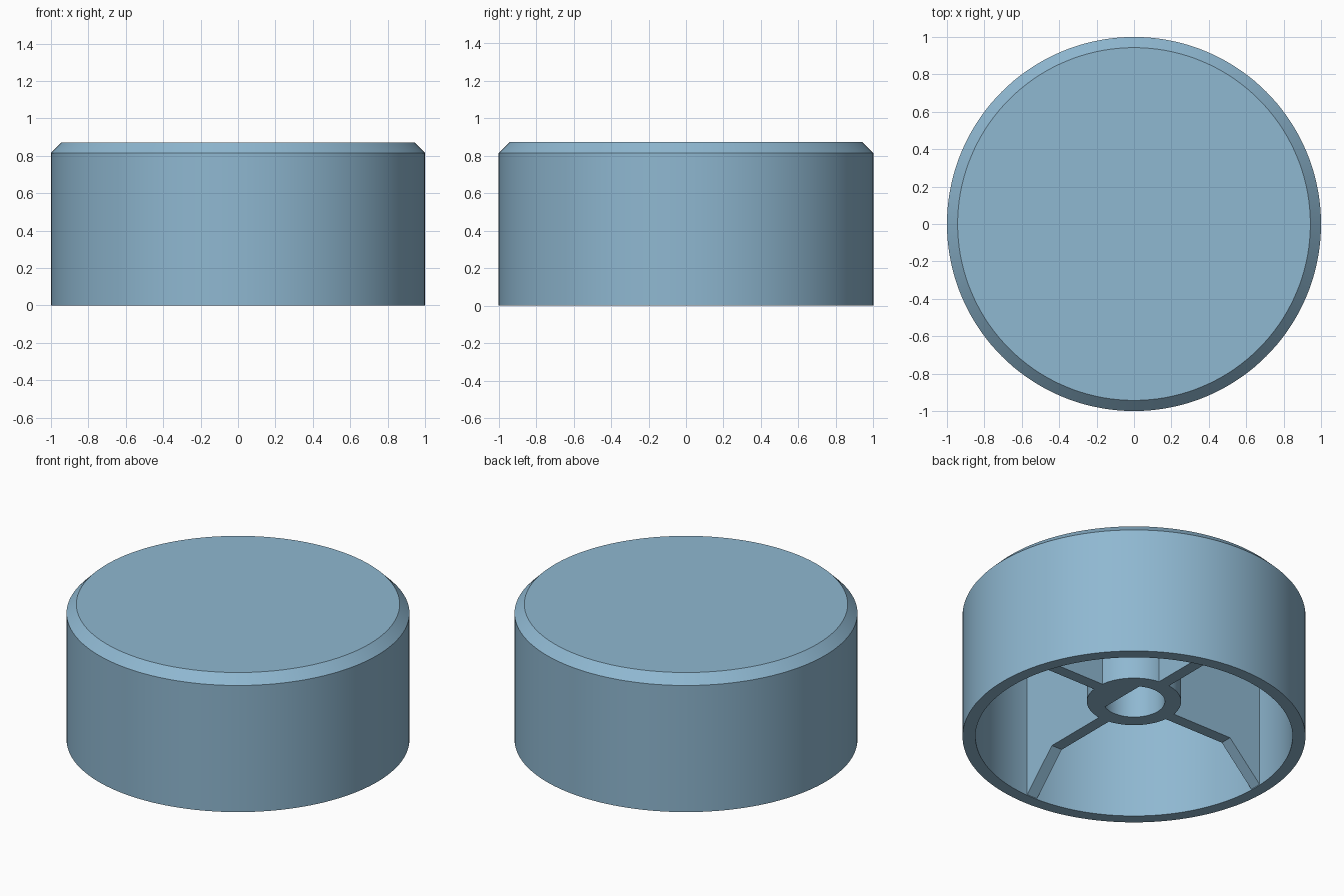
import bpy, bmesh, math

if "Cube" in bpy.data.objects:
    bpy.data.objects.remove(bpy.data.objects["Cube"])

HEIGHT, CHAMFER = 0.872, 0.057
WALL_IN, CEILING = 0.925, 0.80      # cavity radius and depth
HUB_R, HUB_Z = 0.275, 0.236         # hub radius and height of its lower face
BORE_R, FLAT = 0.18, 0.09           # shaft hole with one flat on the +x side
RIB_W = 0.075

blue = bpy.data.materials.new("soft blue")
blue.diffuse_color = (0.275, 0.479, 0.638, 1)
blue.use_nodes = True
blue.node_tree.nodes["Principled BSDF"].inputs["Base Color"].default_value = blue.diffuse_color


def finish(name, bm):
    bmesh.ops.recalc_face_normals(bm, faces=bm.faces[:])
    mesh = bpy.data.meshes.new(name)
    bm.to_mesh(mesh)
    bm.free()
    mesh.materials.append(blue)
    obj = bpy.data.objects.new(name, mesh)
    bpy.context.collection.objects.link(obj)
    bpy.ops.object.select_all(action='DESELECT')
    obj.select_set(True)
    bpy.context.view_layer.objects.active = obj
    bpy.ops.object.shade_smooth_by_angle(angle=math.radians(25))
    return obj


def loft(name, rings, segments, cap=False, closed=False):
    """Skin a stack of (radius, z) rings; a radius may be a function of angle."""
    bm = bmesh.new()
    loops = []
    for radius, z in rings:
        loop = []
        for i in range(segments):
            a = math.tau * i / segments
            r = radius(a) if callable(radius) else radius
            loop.append(bm.verts.new((r * math.cos(a), r * math.sin(a), z)))
        loops.append(loop)
    pairs = list(zip(loops, loops[1:]))
    if closed:
        pairs.append((loops[-1], loops[0]))
    for low, high in pairs:
        for i in range(segments):
            j = (i + 1) % segments
            bm.faces.new((low[i], low[j], high[j], high[i]))
    if cap:
        bm.faces.new(loops[0])
        bm.faces.new(loops[-1])
    return finish(name, bm)


def bore(a):
    # Round hole cut by a straight flat
    c = math.cos(a)
    return min(BORE_R, FLAT / c) if c > 0.1 else BORE_R


# Cup-shaped body: outer top, chamfer, side, rim, inner wall, ceiling
loft("knob_body", [(1 - CHAMFER, HEIGHT), (1, HEIGHT - CHAMFER), (1, 0),
                   (WALL_IN, 0), (WALL_IN, CEILING)], 144, cap=True)

# Hollow shaft hub hanging from the ceiling
loft("shaft_hub", [(HUB_R, CEILING), (HUB_R, HUB_Z),
                   (bore, HUB_Z), (bore, CEILING)], 96, closed=True)

# Four ribs from hub to wall, sloping down to the rim
profile = [(HUB_R - 0.005, CEILING), (HUB_R - 0.005, HUB_Z), (0.70, HUB_Z),
           (WALL_IN, 0.005), (WALL_IN + 0.003, 0.005), (WALL_IN + 0.003, CEILING)]
for k in range(4):
    bm = bmesh.new()
    face = bm.faces.new([bm.verts.new((r, -RIB_W / 2, z)) for r, z in profile])
    ext = bmesh.ops.extrude_face_region(bm, geom=[face])
    bmesh.ops.translate(bm, vec=(0, RIB_W, 0),
                        verts=[v for v in ext["geom"] if isinstance(v, bmesh.types.BMVert)])
    rib = finish(f"rib_{k + 1}", bm)
    rib.rotation_euler.z = k * math.pi / 2
